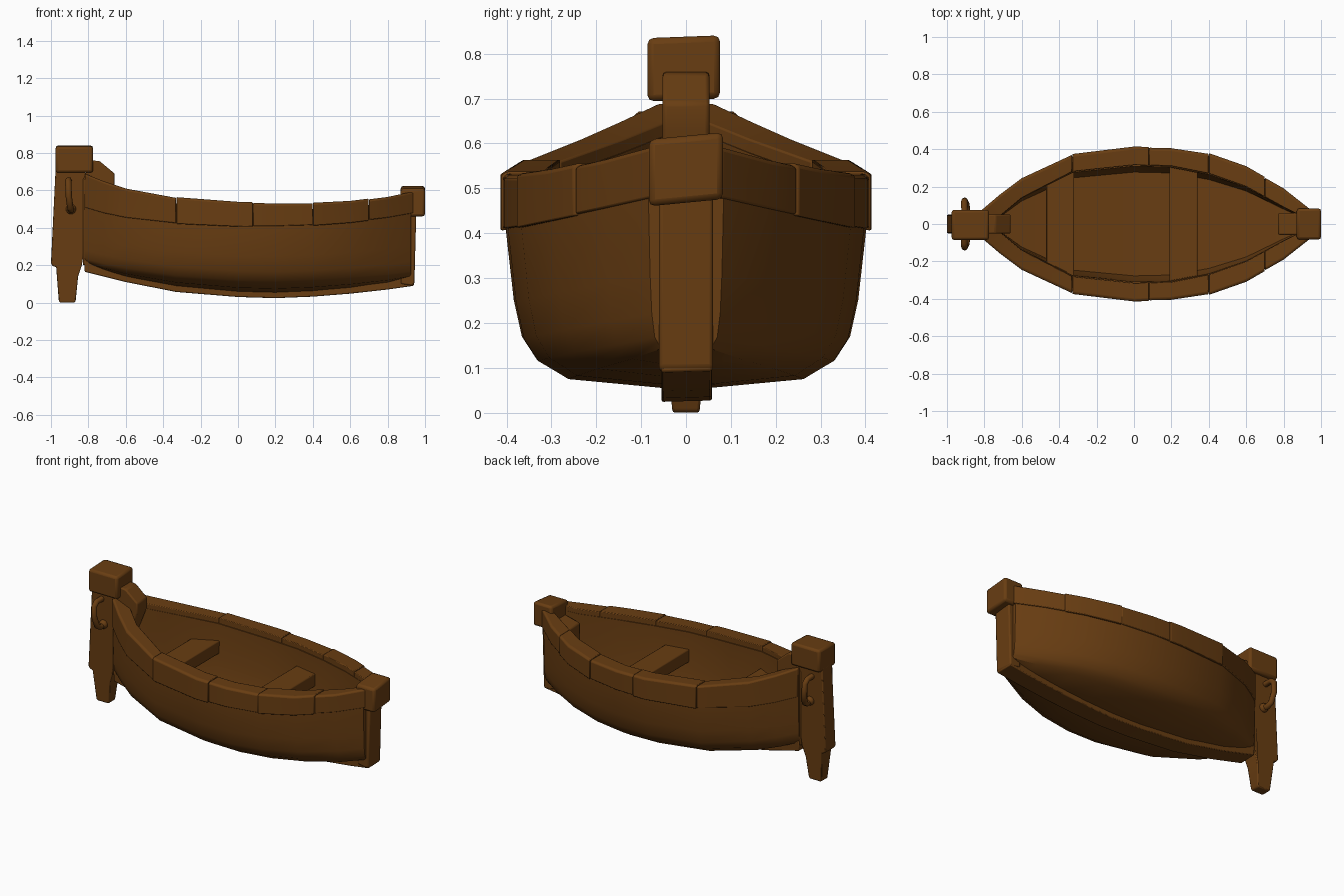
import bpy, bmesh, math
from mathutils import Vector

cube = bpy.data.objects.get("Cube")
if cube:
    bpy.data.objects.remove(cube, do_unlink=True)

wood = bpy.data.materials.new("brown_wood")
wood.use_nodes = True
BROWN = (0.14, 0.047, 0.006, 1)
wood.diffuse_color = BROWN
wood.node_tree.nodes["Principled BSDF"].inputs["Base Color"].default_value = BROWN

# Boat lines per station:
# x, rail outer, rail inner, rail top, rail bottom, chine z, hull bottom, keel bottom
STATIONS = [
    (-.82, .07, .03, .69, .51, .235, .21, .165),
    (-.72, .155, .04, .65, .48, .21, .17, .14),
    (-.6, .245, .14, .61, .455, .185, .135, .11),
    (-.33, .37, .28, .56, .425, .145, .085, .057),
    (0, .41, .315, .535, .41, .12, .055, .03),
    (.2, .405, .31, .53, .41, .115, .05, .024),
    (.4, .375, .27, .53, .415, .122, .058, .032),
    (.6, .305, .2, .54, .43, .135, .075, .048),
    (.8, .19, .09, .565, .455, .152, .1, .07),
    (.94, .08, .02, .595, .48, .17, .13, .09),
]


def at(x):
    """Boat lines interpolated at x."""
    for a, b in zip(STATIONS, STATIONS[1:]):
        if x <= b[0]:
            t = (x - a[0]) / (b[0] - a[0])
            return [p + (q - p) * t for p, q in zip(a, b)]
    return list(STATIONS[-1])


def finish(name, bm, bevel=0.0, angle=35):
    """Turn a bmesh into a shaded wooden object."""
    bmesh.ops.recalc_face_normals(bm, faces=bm.faces)
    mesh = bpy.data.meshes.new(name)
    bm.to_mesh(mesh)
    bm.free()
    mesh.materials.append(wood)
    ob = bpy.data.objects.new(name, mesh)
    bpy.context.collection.objects.link(ob)
    if bevel:
        mod = ob.modifiers.new("soft_edges", "BEVEL")
        mod.width, mod.segments = bevel, 2
        mod.limit_method = "ANGLE"
    bpy.ops.object.select_all(action="DESELECT")
    bpy.context.view_layer.objects.active = ob
    ob.select_set(True)
    bpy.ops.object.shade_smooth_by_angle(angle=math.radians(angle))
    return ob


def loft(name, rings, bevel=0.0, angle=35):
    """Skin closed rings and cap both ends."""
    bm = bmesh.new()
    loops = [[bm.verts.new(p) for p in ring] for ring in rings]
    n = len(rings[0])
    for a, b in zip(loops, loops[1:]):
        for i in range(n):
            j = (i + 1) % n
            bm.faces.new((a[i], a[j], b[j], b[i]))
    bm.faces.new(loops[0])
    bm.faces.new(loops[-1])
    return finish(name, bm, bevel, angle)


def box(name, lo, hi, bevel=0.012, tilt=0.0):
    rings = [[(x, lo[1], lo[2] - tilt), (x, hi[1], lo[2] + tilt),
              (x, hi[1], hi[2] + tilt), (x, lo[1], hi[2] - tilt)] for x in (lo[0], hi[0])]
    return loft(name, rings, bevel)


def plate(name, outline, half, bevel=0.008):
    """Side profile of (x, z) points; half gives the half thickness at height z."""
    rings = [[(x, s * half(z), z) for x, z in outline] for s in (-1, 1)]
    return loft(name, rings, bevel)


# Hull shell: rounded chine, flat bottom, hollow inside with a flat floor
BILGE = [(.83, 0), (.91, .17), (.955, .45), (1, 1)]


def hull_ring(x):
    x, w, inner, top, low, chine, base, _ = at(x)
    w = w - .008
    half = [(w * f, chine + (low - chine) * t) for f, t in reversed(BILGE)]
    half += [(w * f, base + (chine - base) * t) for f, t in ((.76, .75), (.66, .38))]
    outer = [(w * .99, top - .03)] + half
    floor = chine + .06
    inner = min(inner, w * .8)
    lining = [(inner * .88, floor), (inner * .96, floor + .1), (inner * .98, top - .03)]
    side = [(x, y, z) for y, z in outer]
    ring = side + [(x, 0, base)] + [(x, -y, z) for x, y, z in reversed(side)]
    ring += [(x, -y, z) for y, z in reversed(lining)] + [(x, y, z) for y, z in lining]
    return ring


loft("hull", [hull_ring(s[0]) for s in STATIONS[:-1]] + [hull_ring(.925)], angle=40)

# Gunwale planks on each side, with tiny offsets so the joints read
SEAMS = [-.82, -.33, .08, .4, .7, .94]
for side, label in ((1, "left"), (-1, "right")):
    for i, (a, b) in enumerate(zip(SEAMS, SEAMS[1:])):
        xs = [a + .001] + [s[0] for s in STATIONS if a + .01 < s[0] < b - .01] + [b - .001]
        rings = []
        grow = .004 * (i % 2)
        for x in xs:
            x, w, inner, top, low = at(x)[:5]
            w = w + grow
            rings.append([(x, side * w, low - grow), (x, side * w, top - .008 + grow),
                          (x, side * (w - .012), top + grow), (x, side * inner, top + grow),
                          (x, side * inner, top - .07), (x, side * (w - .04), low)])
        loft(f"{label}_gunwale_{i + 1}", rings, .004, 30)

# Keel and bow stem
loft("keel", [[(s[0], y, z) for y, z in ((-.055, s[7]), (.058, s[7] + .003),
                                         (.058, s[6] + .02), (-.055, s[6] + .02))]
              for s in STATIONS], .005)
plate("bow_stem", [(.87, .1), (.93, .09), (.943, .1), (.955, .55), (.87, .55)],
      lambda z: .06)
plate("inner_bow_stem", [(.77, .18), (.89, .18), (.89, .53), (.77, .5)], lambda z: .058)
box("bow_cap", (.87, -.083, .468), (1, .083, .617), .014, .008)

# Stern post inside the hull
plate("inner_stern_post", [(-.83, .2), (-.75, .2), (-.72, .48), (-.66, .63), (-.66, .69),
                           (-.74, .757), (-.78, .76), (-.83, .66)], lambda z: .052)

# Rudder with its head block
plate("rudder", [(-.975, .72), (-1, .21), (-.99, .195), (-.972, .19), (-.958, .008),
                 (-.95, 0), (-.875, 0), (-.868, .01), (-.855, .14), (-.835, .2),
                 (-.82, .29), (-.815, .72)],
      lambda z: .03 + .02 * min(1, z / .2))
box("rudder_head", (-.975, -.086, .697), (-.775, .076, .838), .014, .003)

# Bent rod handles on both rudder sides
for side, label in ((1, "left"), (-1, "right")):
    path = [(-.905, .03, .655), (-.907, .1, .655), (-.907, .123, .635),
            (-.905, .125, .57), (-.897, .11, .51), (-.893, .085, .495), (-.893, .03, .5)]
    curve = bpy.data.curves.new(f"{label}_handle", "CURVE")
    curve.dimensions = "3D"
    curve.bevel_depth, curve.bevel_resolution = .017, 2
    curve.use_fill_caps = True
    spline = curve.splines.new("POLY")
    spline.points.add(len(path) - 1)
    for point, (x, y, z) in zip(spline.points, path):
        point.co = (x, side * y, z, 1)
    curve.materials.append(wood)
    handle = bpy.data.objects.new(f"{label}_handle", curve)
    bpy.context.collection.objects.link(handle)
    # Round collar where the rod enters the rudder
    bm = bmesh.new()
    bmesh.ops.create_uvsphere(bm, u_segments=12, v_segments=8, radius=.027)
    bmesh.ops.translate(bm, verts=bm.verts, vec=Vector((-.893, side * .05, .5)))
    finish(f"{label}_handle_collar", bm, angle=60)

# Benches, tapered to the hull sides
for name, a, b, z in (("stern_bench", -.47, -.32, .425), ("bow_bench", .19, .34, .395)):
    rings = []
    for x in (a, b):
        y = at(x)[2] + .02
        rings.append([(x, -y, z - .08), (x, y, z - .08), (x, y, z), (x, -y, z)])
    loft(name, rings, .006)
